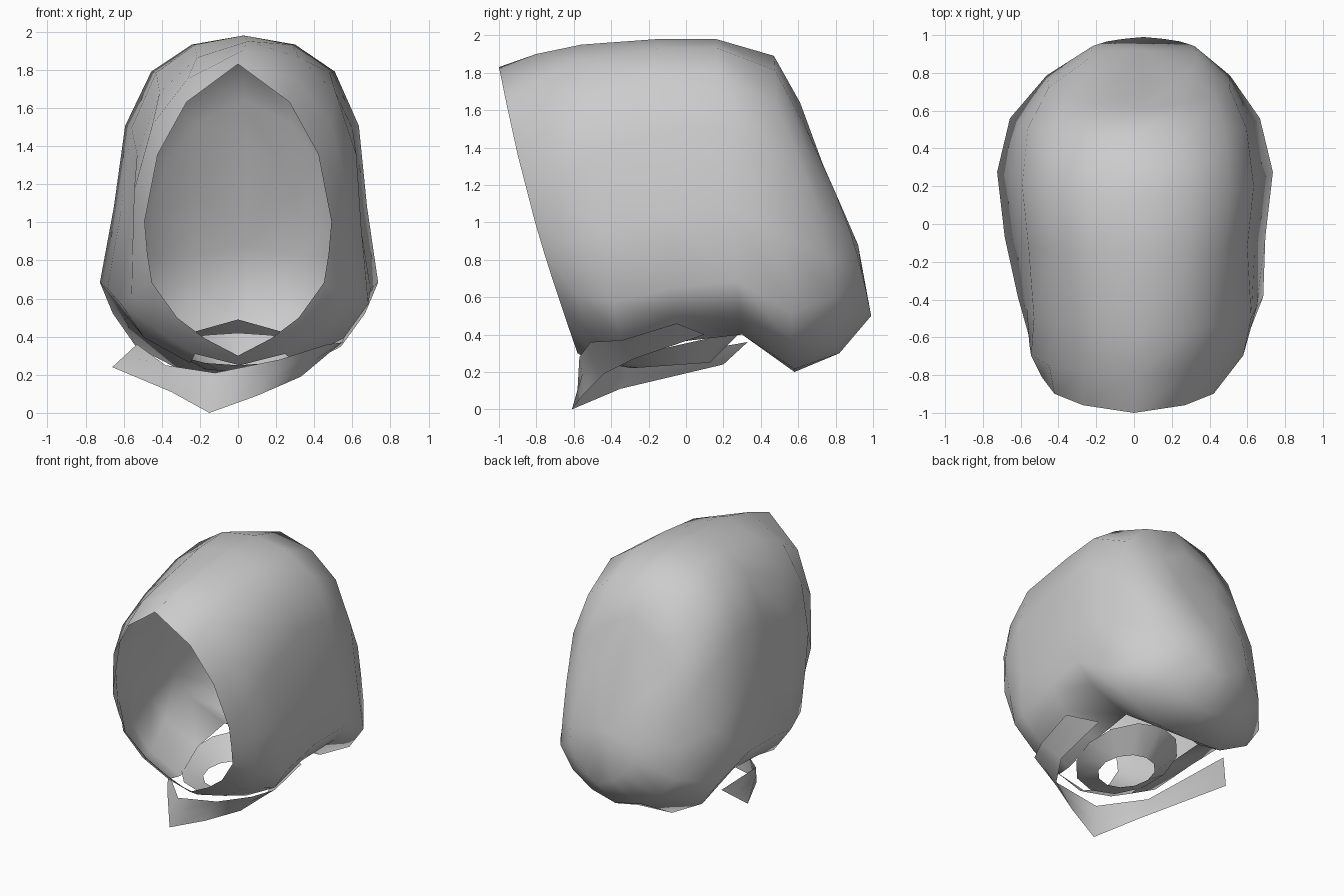
import bpy
from math import sin, cos, pi
from mathutils import Vector

if "Cube" in bpy.data.objects:
    bpy.data.objects.remove(bpy.data.objects["Cube"])


def make_object(name, verts, faces):
    mesh = bpy.data.meshes.new(name)
    mesh.from_pydata(verts, [], faces)
    mesh.update()
    obj = bpy.data.objects.new(name, mesh)
    bpy.context.collection.objects.link(obj)
    for p in mesh.polygons:
        p.use_smooth = True
    return obj


# Half outlines of a hood section: (fraction down, fraction of half width)
face_outline = [(0, 0), (.13, .55), (.31, .86), (.54, 1), (.65, .97), (.75, .92), (.87, .65), (.94, .36), (1, 0)]
body_outline = [(0, 0), (.03, .37), (.12, .66), (.30, .84), (.57, .91), (.82, 1), (.92, .83), (1, .44), (1, 0)]

# Sections front to back: top y, top z, bottom y, bottom z, half width, blend to body, bow, side shift
sections = [
    (-1.0, 1.83, -.58, .30, .49, 0, -.035, 0),
    (-.80, 1.90, -.50, .25, .60, .4, -.03, .01),
    (-.56, 1.95, -.33, .24, .66, .8, -.02, .03),
    (-.15, 1.98, -.05, .36, .69, 1, 0, .0),
    (.16, 1.98, .30, .40, .73, 1, 0, 0),
    (.47, 1.89, .58, .20, .67, .85, 0, 0),
    (.61, 1.64, .82, .30, .51, .4, .02, .02),
    (.68, 1.42, .99, .50, .29, .1, .04, .05),
]

# Hood shell, lofted through the sections and open at the face and neck
verts, faces = [], []
n = 16
for s, (ty, tz, by, bz, w, b, bow, shift) in enumerate(sections):
    for i in range(n):
        j = i if i <= 8 else n - i
        side = 1 if i <= 8 else -1
        t = face_outline[j][0] * (1 - b) + body_outline[j][0] * b
        u = face_outline[j][1] * (1 - b) + body_outline[j][1] * b
        lift = .09 if s == 4 and j == 8 else 0
        lean = .03 * b * (1 - t)
        verts.append((side * u * w + shift + lean,
                      ty + (by - ty) * t + bow * sin(pi * t),
                      tz + (bz - tz) * t + lift))
for s in range(len(sections) - 1):
    for i in range(n):
        if s in (1, 2, 3) and i in (7, 8):
            continue  # neck hole
        k = (i + 1) % n
        faces.append((s * n + i, s * n + k, (s + 1) * n + k, (s + 1) * n + i))
verts.append((.04, .92, .88))
last = (len(sections) - 1) * n
faces += [(last + i, last + (i + 1) % n, len(verts) - 1) for i in range(n)]
make_object("hood", verts, faces)

# Neck flap that leaves the right side, crosses below the chin and hangs free on the left
flap_top = [(.57, -.05, .46), (.55, -.34, .37), (.47, -.51, .36), (.22, -.57, .28),
            (-.12, -.55, .21), (-.38, -.30, .25), (-.53, .33, .36)]
flap_low = [(.40, .10, .40), (.42, -.28, .27), (.33, -.44, .19), (.10, -.54, .09),
            (-.15, -.61, .0), (-.35, -.35, .11), (-.66, .20, .24)]
mid = [(Vector(a) + Vector(c)) / 2 for a, c in zip(flap_top, flap_low)]
m = len(flap_top)
make_object("neck_flap", flap_top + mid + flap_low,
            [(r * m + i, (r + 1) * m + i, (r + 1) * m + i + 1, r * m + i + 1)
             for r in range(2) for i in range(m - 1)])

# Inner collar: sloping band that narrows the neck hole
k = 12
collar = []
for rx, ry, front_z, back_z in ((.34, .38, .25, .42), (.19, .21, .22, .25)):
    for i in range(k):
        a = 2 * pi * i / k
        f = (1 + sin(a)) / 2
        collar.append((rx * cos(a), -.08 + ry * sin(a), front_z + (back_z - front_z) * f))
make_object("inner_collar", collar,
            [(i, (i + 1) % k, k + (i + 1) % k, k + i) for i in range(k)])
